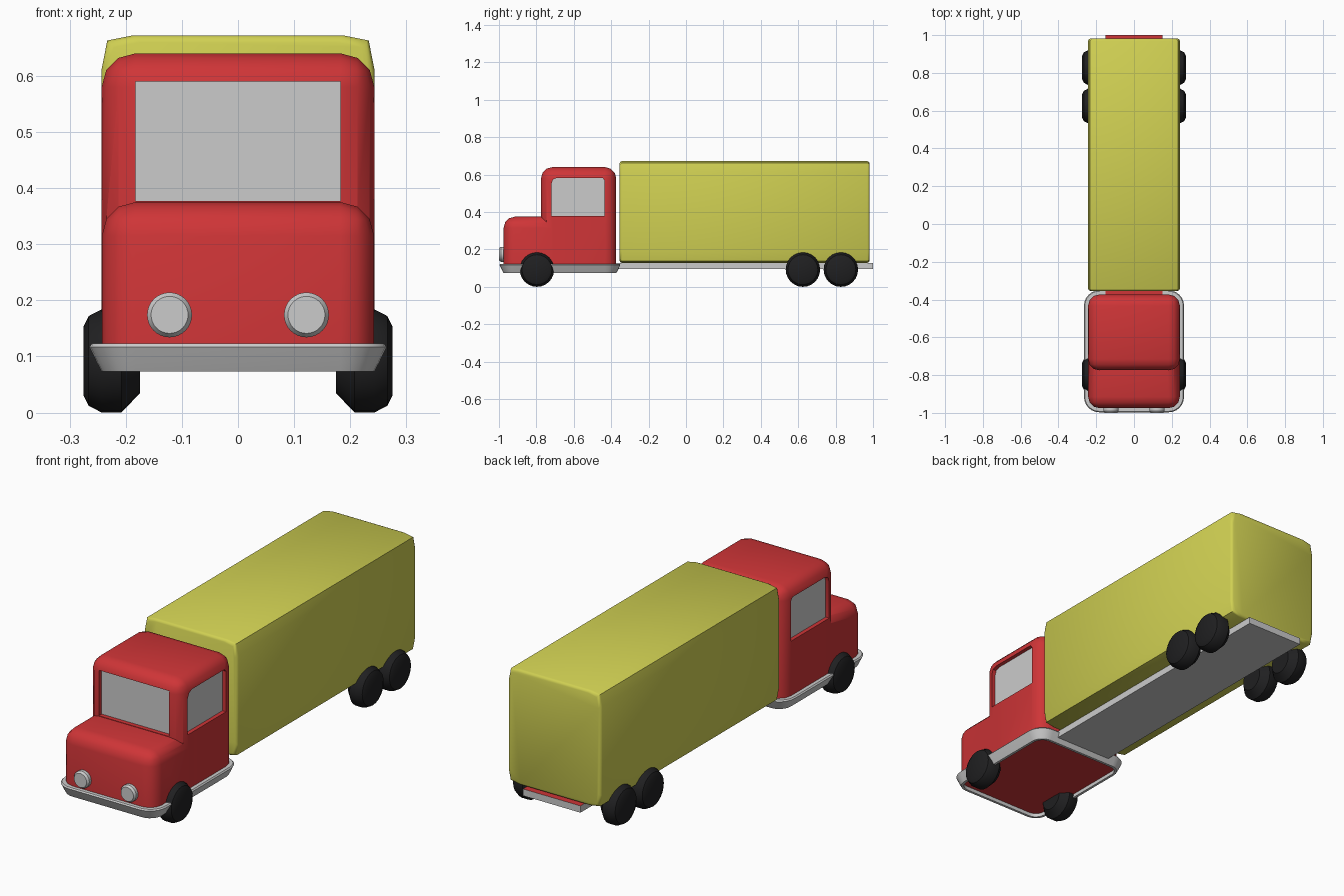
import bpy, bmesh, math
from mathutils import Vector

if "Cube" in bpy.data.objects:
    bpy.data.objects.remove(bpy.data.objects["Cube"])


def material(name, rgb):
    m = bpy.data.materials.new(name)
    m.diffuse_color = (*rgb, 1)
    m.use_nodes = True
    m.node_tree.nodes["Principled BSDF"].inputs["Base Color"].default_value = m.diffuse_color
    return m


RED = material("red_paint", (0.62, 0.035, 0.038))
YELLOW = material("yellow_paint", (0.63, 0.63, 0.085))
GREY = material("light_grey", (0.6, 0.6, 0.6))
BLACK = material("black_rubber", (0.014, 0.014, 0.015))


def finish(bm, name, mat):
    bmesh.ops.recalc_face_normals(bm, faces=bm.faces[:])
    me = bpy.data.meshes.new(name)
    bm.to_mesh(me)
    bm.free()
    ob = bpy.data.objects.new(name, me)
    bpy.context.collection.objects.link(ob)
    me.materials.append(mat)
    return ob


def activate(ob):
    bpy.ops.object.select_all(action='DESELECT')
    ob.select_set(True)
    bpy.context.view_layer.objects.active = ob


def smooth(ob, angle=40):
    activate(ob)
    bpy.ops.object.shade_smooth_by_angle(angle=math.radians(angle))


def boolean(ob, other, op):
    activate(ob)
    mod = ob.modifiers.new("bool", 'BOOLEAN')
    mod.operation, mod.object, mod.solver = op, other, 'EXACT'
    bpy.ops.object.modifier_apply(modifier=mod.name)
    bpy.data.objects.remove(other)


def loft(name, loops, mat, ring=False):
    """Skin equal-length point loops; cap the ends, or join last to first."""
    bm = bmesh.new()
    vs = [[bm.verts.new(p) for p in loop] for loop in loops]
    n = len(vs[0])
    pairs = list(zip(vs, vs[1:])) + ([(vs[-1], vs[0])] if ring else [])
    for a, b in pairs:
        for i in range(n):
            bm.faces.new((a[i], a[(i + 1) % n], b[(i + 1) % n], b[i]))
    if not ring:
        bm.faces.new(vs[0])
        bm.faces.new(vs[-1])
    return finish(bm, name, mat)


def box(name, lo, hi, mat, bevel=0):
    """Box from corner to corner; bevel rounds everything but the bottom."""
    bm = bmesh.new()
    bmesh.ops.create_cube(bm, size=1)
    for v in bm.verts:
        v.co = Vector([lo[i] + (v.co[i] + 0.5) * (hi[i] - lo[i]) for i in range(3)])
    if bevel:
        edges = [e for e in bm.edges if max(v.co.z for v in e.verts) > lo[2] + 1e-4]
        bmesh.ops.bevel(bm, geom=edges, offset=bevel, segments=3, profile=0.5,
                        affect='EDGES', clamp_overlap=True)
    return finish(bm, name, mat)


# cab: tall cabin joined with the lower hood
cab = box("cab", (-0.243, -0.775, 0.09), (0.243, -0.373, 0.64), RED, 0.06)
hood = box("hood", (-0.2425, -0.975, 0.0905), (0.2425, -0.6, 0.375), RED, 0.06)
boolean(cab, hood, 'UNION')

# windshield recess and pane
boolean(cab, box("cutter", (-0.183, -0.85, 0.377), (0.183, -0.75, 0.59), RED), 'DIFFERENCE')
box("windshield", (-0.183, -0.754, 0.377), (0.183, -0.748, 0.59), GREY)

# side window recesses and panes
outline = [(-0.72, 0.38), (-0.435, 0.38), (-0.435, 0.57), (-0.447, 0.583),
           (-0.69, 0.583), (-0.711, 0.574), (-0.72, 0.55)]
for s, side in ((1, "right"), (-1, "left")):
    def slab(name, x0, x1, mat):
        return loft(name, [[(s * x, y, z) for y, z in outline] for x in (x0, x1)], mat)
    boolean(cab, slab("cutter", 0.222, 0.3, RED), 'DIFFERENCE')
    slab("side_window_" + side, 0.217, 0.224, GREY)
smooth(cab)


# bumper: moulded band running round the foot of the cab
def band(d, z):
    r, hx, hy = 0.06 + d, 0.243 + d, 0.301 + d
    pts = []
    for k, (sx, sy) in enumerate(((1, 1), (-1, 1), (-1, -1), (1, -1))):
        for i in range(7):
            a = math.pi / 2 * (k + i / 6)
            pts.append((sx * (hx - r) + r * math.cos(a),
                        -0.674 + sy * (hy - r) + r * math.sin(a), z))
    return pts


section = [(-0.012, 0.123), (0.017, 0.123), (0.022, 0.117), (0.009, 0.09),
           (0.0, 0.073), (-0.012, 0.073)]
smooth(loft("bumper", [band(d, z) for d, z in section], GREY, ring=True), 30)


# trailer box: softly rounded section with bevelled ends
def trailer_loop(y, inset):
    hx, hz, zc = 0.243 - inset, 0.272 - inset, 0.4
    corner = [(hx, hz - 0.06), (hx - 0.01, hz - 0.009), (hx - 0.055, hz)]
    pts = corner + [(-x, z) for x, z in corner[::-1]]
    pts += [(-x, -z) for x, z in pts]
    return [(x, y, zc + z) for x, z in pts]


ends = [(0, 0.012), (0.004, 0.004), (0.012, 0)]
loops = [trailer_loop(-0.355 + d, i) for d, i in ends]
loops += [trailer_loop(0.982 - d, i) for d, i in ends[::-1]]
smooth(loft("trailer_box", loops, YELLOW), 40)

# trailer bed: grey with a red top face
bed = box("trailer_bed", (-0.15, -0.4, 0.095), (0.15, 1.0, 0.127), GREY)
bed.data.materials.append(RED)
for f in bed.data.polygons:
    f.material_index = 1 if f.normal.z > 0.5 else 0


def circle(r, n):
    return [(r * math.cos(2 * math.pi * i / n), r * math.sin(2 * math.pi * i / n))
            for i in range(n)]


# wheels: turned profile of (x, radius)
tyre = [(0.175, 0.058), (0.208, 0.092), (0.243, 0.092), (0.266, 0.08), (0.275, 0.062)]
for s, side in ((1, "right"), (-1, "left")):
    for yc, place in ((-0.797, "front"), (0.625, "middle"), (0.828, "rear")):
        smooth(loft(f"wheel_{place}_{side}",
                    [[(s * x, yc + a, 0.092 + b) for a, b in circle(r, 24)]
                     for x, r in tyre], BLACK), 35)

    # headlights
    lamp = [(-0.96, 0.04), (-0.99, 0.04), (-1.0, 0.033)]
    smooth(loft("headlight_" + side,
                [[(s * 0.122 + a, y, 0.174 + b) for a, b in circle(r, 32)]
                 for y, r in lamp], GREY), 30)
